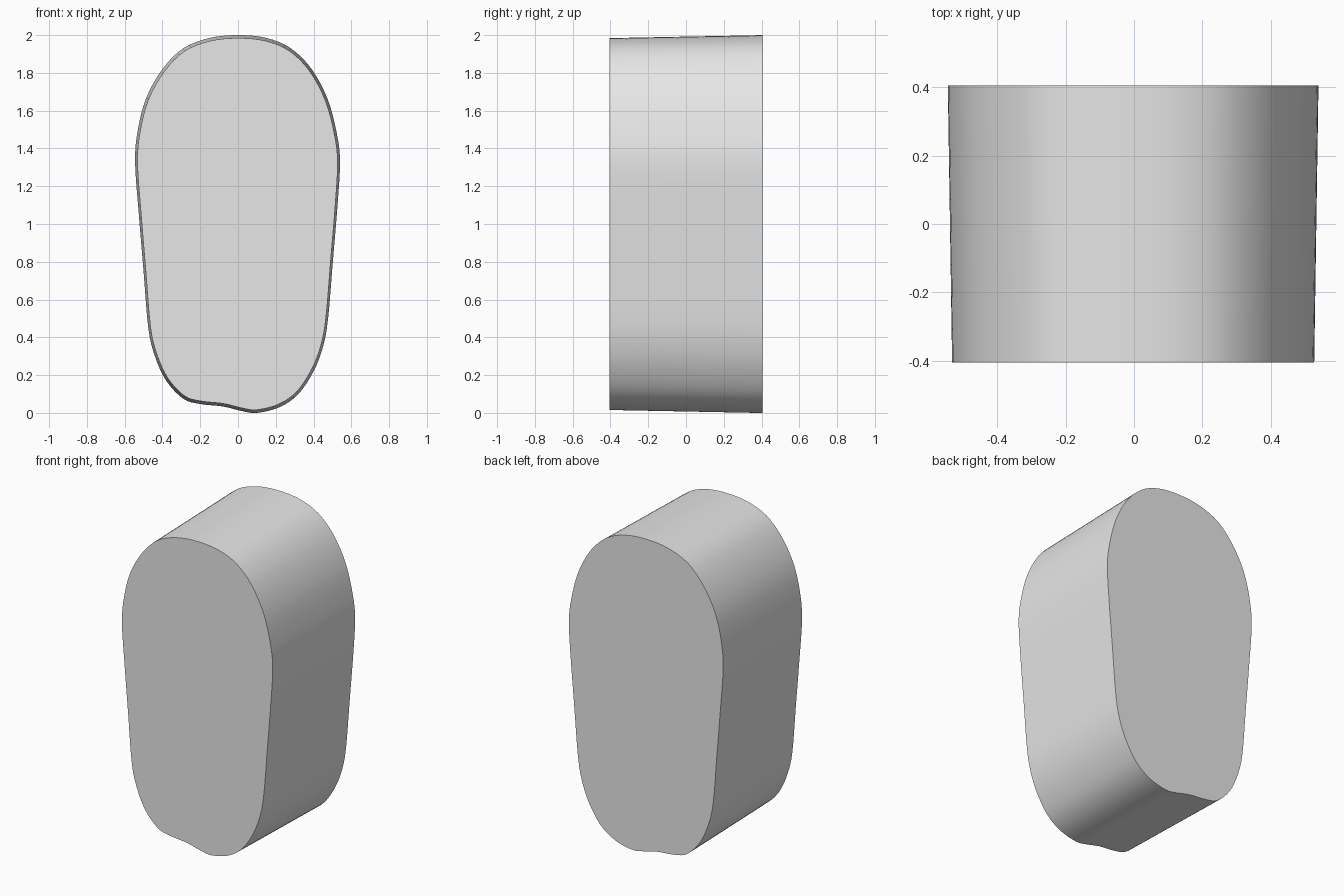
import bpy
import bmesh
from math import radians
from mathutils import Vector

cube = bpy.data.objects.get("Cube")
if cube:
    bpy.data.objects.remove(cube)

# Plain grey material
grey = bpy.data.materials.new("plain grey")
grey.use_nodes = True
colour = (0.8, 0.8, 0.8, 1.0)
grey.diffuse_color = colour
grey.node_tree.nodes["Principled BSDF"].inputs["Base Color"].default_value = colour

# Outline control points (x, z), clockwise from the top
OUTLINE = [
    (0, 2), (.15, 1.985), (.28, 1.93), (.39, 1.82), (.475, 1.66), (.523, 1.48),
    (.54, 1.33), (.527, 1.1), (.502, .8), (.477, .5), (.45, .35), (.4, .22),
    (.32, .1), (.22, .03), (.1, 0), (.02, .01), (-.08, .034), (-.2, .047),
    (-.29, .075), (-.38, .17), (-.44, .3), (-.475, .45), (-.5, .75),
    (-.525, 1.05), (-.545, 1.33), (-.53, 1.5), (-.485, 1.67), (-.4, 1.82),
    (-.29, 1.93), (-.15, 1.985),
]


def smooth_loop(points, steps):
    """Closed Catmull-Rom curve through the points."""
    pts = [Vector(p) for p in points]
    n = len(pts)
    loop = []
    for i in range(n):
        a, b, c, d = (pts[(i + k) % n] for k in (-1, 0, 1, 2))
        for s in range(steps):
            t = s / steps
            loop.append(b + 0.5 * t * ((c - a) + t * ((2 * a - 5 * b + 4 * c - d)
                                                      + t * (3 * (b - c) + d - a))))
    return loop


def ring(bm, loop, y, scale_x, scale_z):
    """Outline ring at depth y, scaled about the middle of the body."""
    return [bm.verts.new((p.x * scale_x, y, 1 + (p.y - 1) * scale_z)) for p in loop]


# Body: rounded slab, slightly narrower at the front
bm = bmesh.new()
loop = smooth_loop(OUTLINE, 4)
front = ring(bm, loop, -0.405, 0.977, 0.984)
back = ring(bm, loop, 0.405, 1, 1)
bm.faces.new(front)
bm.faces.new(back)
for i in range(len(loop)):
    j = (i + 1) % len(loop)
    bm.faces.new((front[i], front[j], back[j], back[i]))
bmesh.ops.recalc_face_normals(bm, faces=bm.faces)
mesh = bpy.data.meshes.new("rounded_slab")
bm.to_mesh(mesh)
bm.free()
mesh.materials.append(grey)

body = bpy.data.objects.new("rounded_slab", mesh)
bpy.context.collection.objects.link(body)
bpy.ops.object.select_all(action='DESELECT')
body.select_set(True)
bpy.context.view_layer.objects.active = body
bpy.ops.object.shade_smooth_by_angle(angle=radians(30))
